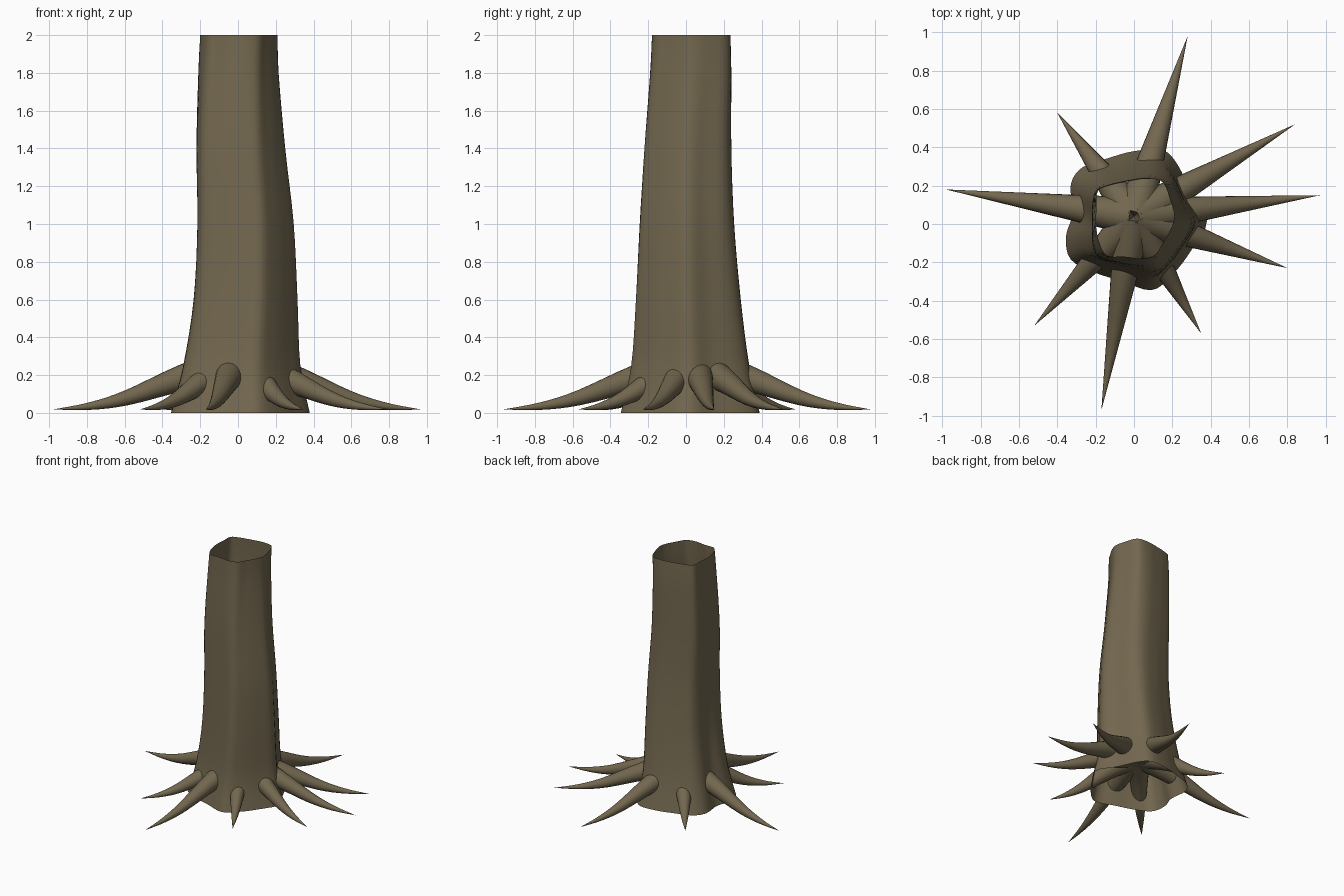
import bpy, math
from mathutils import Vector

if "Cube" in bpy.data.objects:
    bpy.data.objects.remove(bpy.data.objects["Cube"])

bark = bpy.data.materials.new("bark brown")
bark.diffuse_color = (0.17, 0.136, 0.078, 1)
bark.use_nodes = True
bark.node_tree.nodes["Principled BSDF"].inputs["Base Color"].default_value = bark.diffuse_color


def spline(pts, u, closed=False):
    """Catmull-Rom point at parameter u (measured in control points)."""
    n = len(pts)
    i = int(math.floor(u)) if closed else min(int(u), n - 2)
    t = u - i
    get = (lambda k: Vector(pts[k % n])) if closed else (lambda k: Vector(pts[max(0, min(n - 1, k))]))
    a, b, c, d = get(i - 1), get(i), get(i + 1), get(i + 2)
    return 0.5 * (2 * b + (c - a) * t + (2 * a - 5 * b + 4 * c - d) * t * t + (3 * b - a - 3 * c + d) * t ** 3)


def make(name, rings, tip=None, cap=False):
    """Skin closed rings into a tube, optionally ending in a point."""
    n = len(rings[0])
    verts = [p for r in rings for p in r]
    faces = [(k * n + i, k * n + (i + 1) % n, (k + 1) * n + (i + 1) % n, (k + 1) * n + i)
             for k in range(len(rings) - 1) for i in range(n)]
    if tip is not None:
        verts.append(tip)
        base = (len(rings) - 1) * n
        faces += [(base + i, base + (i + 1) % n, len(verts) - 1) for i in range(n)]
    if cap:
        faces.append(tuple(reversed(range(n))))
    me = bpy.data.meshes.new(name)
    me.from_pydata(verts, [], faces)
    me.materials.append(bark)
    ob = bpy.data.objects.new(name, me)
    bpy.context.collection.objects.link(ob)
    bpy.context.view_layer.objects.active = ob
    ob.select_set(True)
    bpy.ops.object.shade_smooth_by_angle(angle=math.radians(50))
    ob.select_set(False)
    return ob


# Trunk: irregular base and top outlines, blended and fitted to the silhouette
base = [(.38, .02), (.30, .16), (.23, .31), (.15, .39), (0, .385), (-.13, .35), (-.27, .30), (-.33, .21),
        (-.32, .06), (-.355, -.06), (-.33, -.18), (-.2, -.25), (-.07, -.29), (.09, -.34), (.2, -.26), (.3, -.13)]
top = [(.21, .04), (.19, .13), (.15, .22), (.06, .235), (-.04, .22), (-.13, .2), (-.19, .17), (-.195, .08),
       (-.2, 0), (-.18, -.1), (-.14, -.165), (-.05, -.17), (.04, -.18), (.11, -.16), (.15, -.1), (.19, -.03)]
# z, left, right, front, back
fit = [(0, -.355, .38, -.345, .39), (.25, -.29, .33, -.29, .335), (.6, -.235, .315, -.265, .29),
       (1, -.215, .295, -.245, .255), (1.4, -.22, .25, -.22, .24), (1.8, -.21, .215, -.19, .24),
       (2, -.2, .21, -.18, .235)]


def fitted(pts, lo, hi):
    a, b = min(pts), max(pts)
    return [lo + (p - a) / (b - a) * (hi - lo) for p in pts]


rings = []
for k in range(25):
    z, x0, x1, y0, y1 = spline(fit, k / 4)
    blend = z / 2
    loop = [spline(base, i / 4, True).lerp(spline(top, i / 4, True), blend) for i in range(64)]
    xs = fitted([p.x for p in loop], x0, x1)
    ys = fitted([p.y for p in loop], y0, y1)
    rings.append([(x, y, z) for x, y in zip(xs, ys)])
make("trunk", rings)

# Roots: tapering horns that leave the trunk centre and curve down to the ground
tips = [(.28, .98), (.84, .52), (.97, .15), (.80, -.23), (.35, -.57),
        (-.17, -.97), (-.52, -.53), (-.98, .18), (-.40, .58)]
heights = [(0, .265), (.3, .185), (.6, .08), (.8, .036), (1, .018)]
for n, (tx, ty) in enumerate(tips):
    start = Vector((0, .04, 0))
    path = [start.lerp(Vector((tx, ty, 0)), t) + Vector((0, 0, z))
            for t, z in (spline(heights, i / 4) for i in range(17))]
    side = Vector((-(ty - .04), tx, 0)).normalized()
    rings = []
    for i in range(16):
        t = spline(heights, i / 4)[0]
        tangent = (path[i + 1] - path[max(i - 1, 0)]).normalized()
        up = tangent.cross(side)
        r = .1 * (1 - t)
        rings.append([path[i] + r * (side * math.cos(a) + up * math.sin(a))
                      for a in (j * math.tau / 20 for j in range(20))])
    make(f"root_{n + 1}", rings, tip=path[-1], cap=True)
